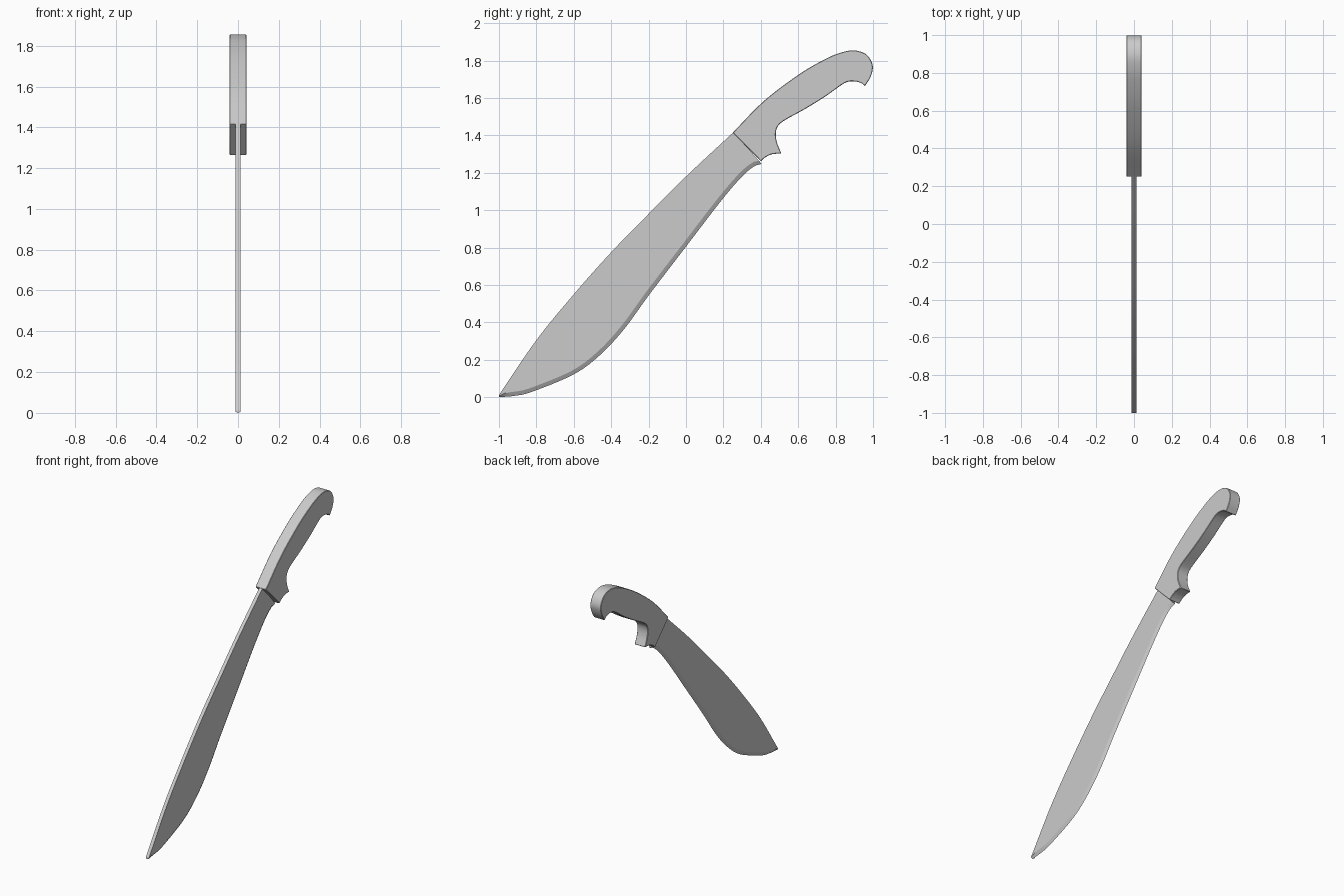
import bpy, bmesh
from mathutils import Vector

if "Cube" in bpy.data.objects:
    bpy.data.objects.remove(bpy.data.objects["Cube"])


def smooth_path(points, steps=8):
    """Catmull-Rom curve through (y, z) points."""
    p = [Vector(q) for q in points]
    p = [2 * p[0] - p[1]] + p + [2 * p[-1] - p[-2]]
    out = []
    for a, b, c, d in zip(p, p[1:], p[2:], p[3:]):
        for k in range(steps):
            t = k / steps
            out.append(0.5 * (2 * b + (c - a) * t + (2 * a - 5 * b + 4 * c - d) * t ** 2
                              + (3 * b - a - 3 * c + d) * t ** 3))
    return out + [p[-2]]


def resample(path, n):
    """n + 1 points evenly spaced by length."""
    dist = [0.0]
    for a, b in zip(path, path[1:]):
        dist.append(dist[-1] + (b - a).length)
    out, j = [], 0
    for i in range(n + 1):
        d = dist[-1] * i / n
        while j < len(path) - 2 and dist[j + 1] < d:
            j += 1
        out.append(path[j].lerp(path[j + 1], (d - dist[j]) / (dist[j + 1] - dist[j])))
    return out


def finish(name, bm, angle):
    bmesh.ops.recalc_face_normals(bm, faces=bm.faces)
    mesh = bpy.data.meshes.new(name)
    bm.to_mesh(mesh)
    bm.free()
    ob = bpy.data.objects.new(name, mesh)
    bpy.context.collection.objects.link(ob)
    bpy.ops.object.select_all(action='DESELECT')
    ob.select_set(True)
    bpy.context.view_layer.objects.active = ob
    bpy.ops.object.shade_smooth_by_angle(angle=angle)
    return ob


# Blade: flat sides, ground bevel running to a sharp cutting edge
N, T, BEVEL = 60, 0.012, 0.022
spine = resample(smooth_path([(-1, 0.012), (-0.8, 0.305), (-0.6, 0.55), (-0.4, 0.775),
                              (-0.2, 0.98), (0, 1.18), (0.255, 1.418)]), N)
edge = resample(smooth_path([(-1, 0), (-0.91, 0.008), (-0.82, 0.03), (-0.6, 0.122), (-0.46, 0.225),
                             (-0.33, 0.365), (-0.195, 0.55), (0, 0.805), (0.18, 1.04),
                             (0.29, 1.17), (0.36, 1.232), (0.405, 1.247)]), N)
bm = bmesh.new()
rings = []
for i, (s, e) in enumerate(zip(spine, edge)):
    tan = (edge[min(i + 1, N)] - edge[max(i - 1, 0)]).normalized()
    w = min(BEVEL, (s - e).length * 0.5)
    b = e + Vector((-tan.y, tan.x)) * w if i < N else e.lerp(s, 0.1)
    rings.append([bm.verts.new((x, q.x, q.y))
                  for x, q in ((T, s), (T, b), (0, e), (-T, b), (-T, s))])
for r0, r1 in zip(rings, rings[1:]):
    for k in range(5):
        m = (k + 1) % 5
        bm.faces.new((r0[k], r0[m], r1[m], r1[k]))
bm.faces.new(rings[0])
bm.faces.new(rings[-1])
finish("blade", bm, 0.4)

# Handle: flat slab with hooked pommel and finger guard
segments = [
    [(0.25, 1.415), (0.42, 1.587), (0.61, 1.73), (0.745, 1.808), (0.83, 1.843), (0.9, 1.854),
     (0.965, 1.832), (0.998, 1.775), (0.988, 1.715), (0.957, 1.663)],
    [(0.957, 1.663), (0.935, 1.68), (0.893, 1.689), (0.845, 1.678), (0.745, 1.608), (0.635, 1.54),
     (0.53, 1.482), (0.492, 1.45), (0.48, 1.41), (0.487, 1.36), (0.51, 1.303)],
    [(0.51, 1.303), (0.46, 1.299), (0.425, 1.283), (0.4, 1.262)],
]
outline = [q for seg in segments for q in smooth_path(seg, 5)[:-1]] + [Vector((0.4, 1.262))]
bm = bmesh.new()
face = bm.faces.new([bm.verts.new((-0.041, q.x, q.y)) for q in outline])
ext = bmesh.ops.extrude_face_region(bm, geom=[face], use_keep_orig=True)
bmesh.ops.translate(bm, vec=(0.082, 0, 0),
                    verts=[v for v in ext["geom"] if isinstance(v, bmesh.types.BMVert)])
handle = finish("handle", bm, 0.6)
bev = handle.modifiers.new("soft_edges", 'BEVEL')
bev.width = 0.003
bev.segments = 1
bev.limit_method = 'ANGLE'
bev.angle_limit = 1.0
